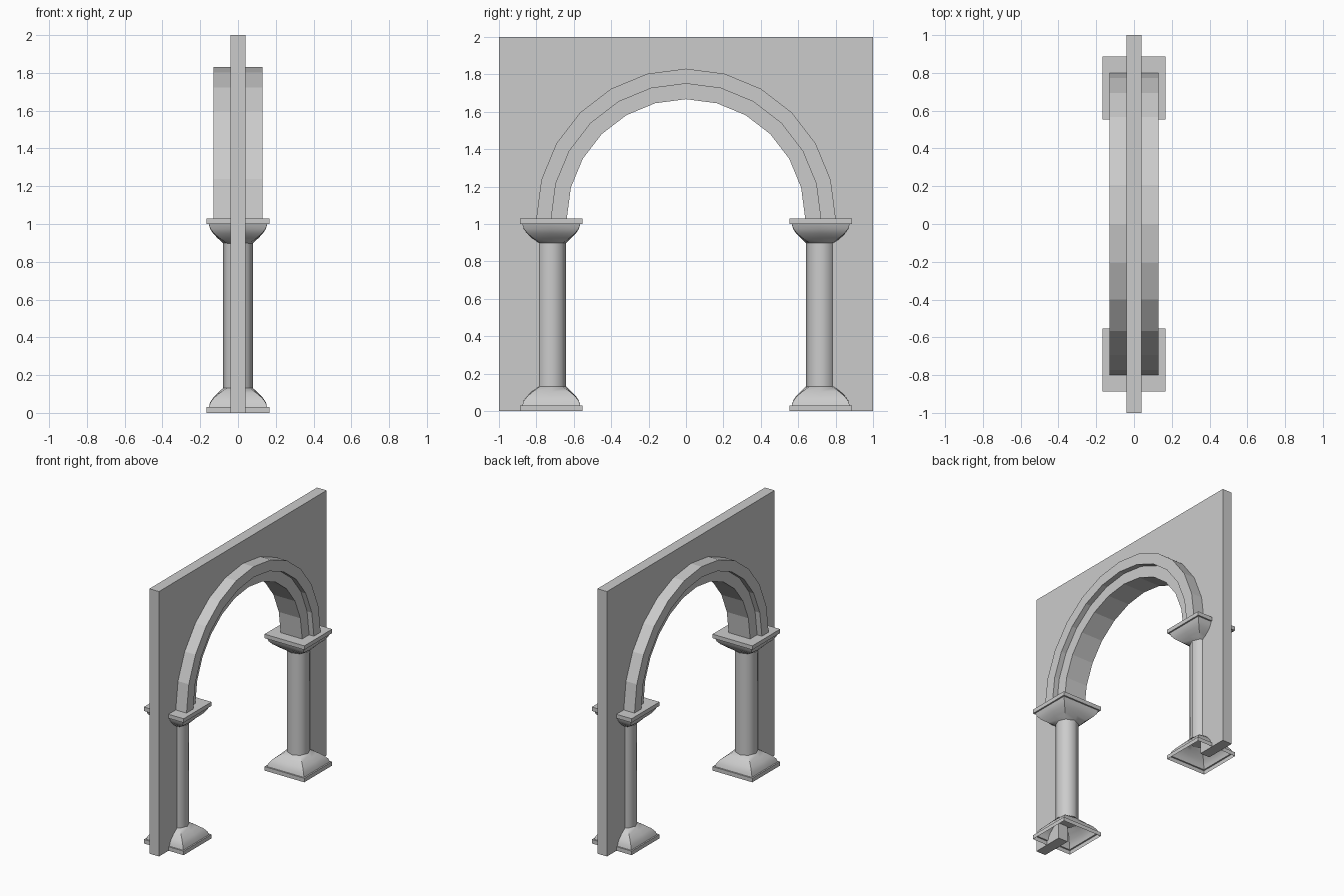
import bpy, bmesh
from math import sin, cos, pi, radians

if "Cube" in bpy.data.objects:
    bpy.data.objects.remove(bpy.data.objects["Cube"])

SPRING = 1.03      # height where the arch starts
COL_Y = 0.72       # column centre offset


def finish(name, bm, smooth=None):
    bmesh.ops.recalc_face_normals(bm, faces=bm.faces)
    me = bpy.data.meshes.new(name)
    bm.to_mesh(me)
    bm.free()
    ob = bpy.data.objects.new(name, me)
    bpy.context.collection.objects.link(ob)
    if smooth:
        bpy.ops.object.select_all(action='DESELECT')
        ob.select_set(True)
        bpy.context.view_layer.objects.active = ob
        bpy.ops.object.shade_smooth_by_angle(angle=radians(smooth))
    return ob


def arc(r, n=12):
    return [(r * cos(pi * i / n), SPRING + r * sin(pi * i / n)) for i in range(n + 1)]


def loft(name, rings, y, cap_first, cap_last, smooth):
    # rings: (z, mid-side radius, corner radius), eight points each
    bm = bmesh.new()
    loops = []
    for z, mid, corner in rings:
        rad = [mid, corner] * 4
        loops.append([bm.verts.new((rad[k] * cos(k * pi / 4), y + rad[k] * sin(k * pi / 4), z))
                      for k in range(8)])
    for a, b in zip(loops, loops[1:]):
        for k in range(8):
            bm.faces.new((a[k], a[(k + 1) % 8], b[(k + 1) % 8], b[k]))
    if cap_first:
        bm.faces.new(loops[0])
    if cap_last:
        bm.faces.new(loops[-1])
    return finish(name, bm, smooth)


# Wall slab with arched opening, edges hidden in the arch and columns
bm = bmesh.new()
inner = 0.76
outline = [(-1, 0), (-1, 2), (1, 2), (1, 0), (inner, 0)] + arc(inner) + [(-inner, 0)]
face = bm.faces.new([bm.verts.new((-0.04, y, z)) for y, z in outline])
ext = bmesh.ops.extrude_face_region(bm, geom=[face])
bmesh.ops.translate(bm, vec=(0.08, 0, 0),
                    verts=[v for v in ext['geom'] if isinstance(v, bmesh.types.BMVert)])
finish("wall", bm)

# Stepped arch band swept over half a circle
bm = bmesh.new()
section = [(0.80, 0.13), (0.72, 0.13), (0.72, 0.09), (0.637, 0.09),
           (0.637, -0.09), (0.72, -0.09), (0.72, -0.13), (0.80, -0.13)]
paths = [[bm.verts.new((x, y, z)) for y, z in arc(r)] for r, x in section]
for j in range(8):
    a, b = paths[j], paths[(j + 1) % 8]
    for i in range(12):
        bm.faces.new((a[i], a[i + 1], b[i + 1], b[i]))
for end in (0, -1):
    bm.faces.new([p[end] for p in paths])
finish("arch", bm)

# Flared block from square slab to octagonal shaft: (height, half side, corner)
flare = [(0.0, 0.166, 0.235), (0.03, 0.166, 0.235), (0.03, 0.155, 0.219),
         (0.055, 0.148, 0.207), (0.08, 0.132, 0.180), (0.105, 0.108, 0.138),
         (0.125, 0.086, 0.098), (0.133, 0.078, 0.078)]
capital = [(SPRING - z, m, c) for z, m, c in flare]

for side, y in (("left", -COL_Y), ("right", COL_Y)):
    loft(side + "_base", flare, y, False, False, 40)
    loft(side + "_capital", capital, y, True, False, 40)
    loft(side + "_shaft", [(0.12, 0.08, 0.08), (0.91, 0.08, 0.08)], y, True, True, 50)
